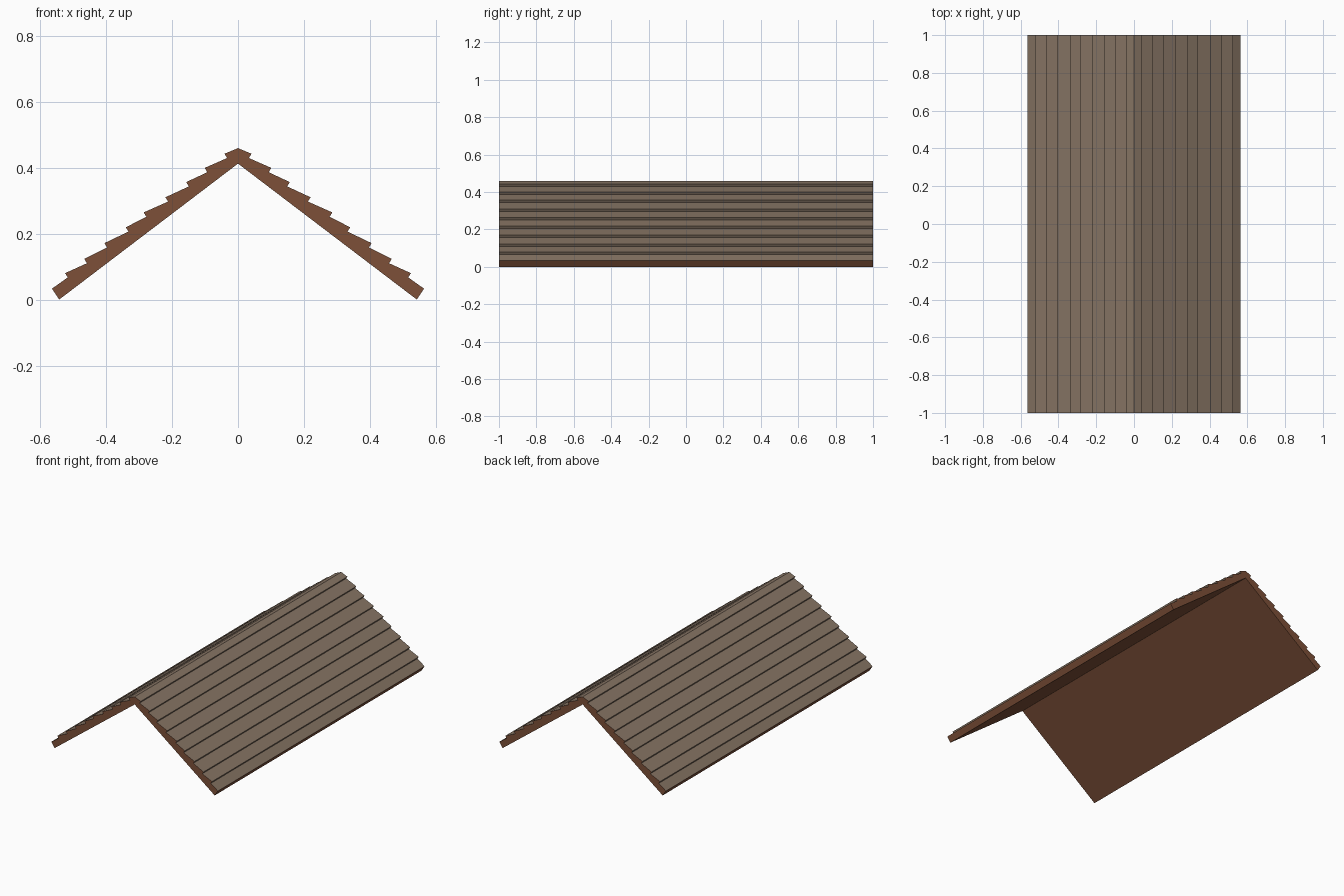
import bpy, bmesh

if "Cube" in bpy.data.objects:
    bpy.data.objects.remove(bpy.data.objects["Cube"])


def material(name, rgb):
    m = bpy.data.materials.new(name)
    m.diffuse_color = (*rgb, 1)
    m.use_nodes = True
    m.node_tree.nodes["Principled BSDF"].inputs["Base Color"].default_value = m.diffuse_color
    return m


# Right half of the stepped roof section, ridge to eave, as (x, z)
lips = [(.041, .442), (.101, .399), (.157, .356), (.220, .310), (.286, .264),
        (.340, .219), (.405, .171), (.466, .123), (.524, .080)]
profile = [(0, .459)]
for x, z in lips:
    profile += [(x, z), (x - .008, z - .013)]   # board lip, undercut riser
profile += [(.564, .033), (.542, 0), (0, .412)]  # eave board and underside
eave = len(profile) - 3

# Extrude the section along the ridge
bm = bmesh.new()
front = [bm.verts.new((x, -1, z)) for x, z in profile]
back = [bm.verts.new((x, 1, z)) for x, z in profile]
bm.faces.new(front).material_index = 1
bm.faces.new(back[::-1]).material_index = 1
for i in range(len(profile) - 1):               # ridge plane stays open
    f = bm.faces.new((front[i], back[i], back[i + 1], front[i + 1]))
    f.material_index = 0 if i < eave else 1     # boards on top, wood below
bmesh.ops.reverse_faces(bm, faces=bm.faces)
bm.normal_update()
if bm.faces[:][0].normal.y > 0:                 # front gable must face -y
    bmesh.ops.reverse_faces(bm, faces=bm.faces)

mesh = bpy.data.meshes.new("gable_roof")
bm.to_mesh(mesh)
bm.free()
mesh.materials.append(material("weathered grey brown", (.235, .172, .124)))
mesh.materials.append(material("red brown wood", (.205, .080, .040)))
roof = bpy.data.objects.new("gable_roof", mesh)
bpy.context.collection.objects.link(roof)

# Mirror to the left slope
mirror = roof.modifiers.new("left_slope", 'MIRROR')
mirror.use_clip = True
mirror.merge_threshold = .0005
